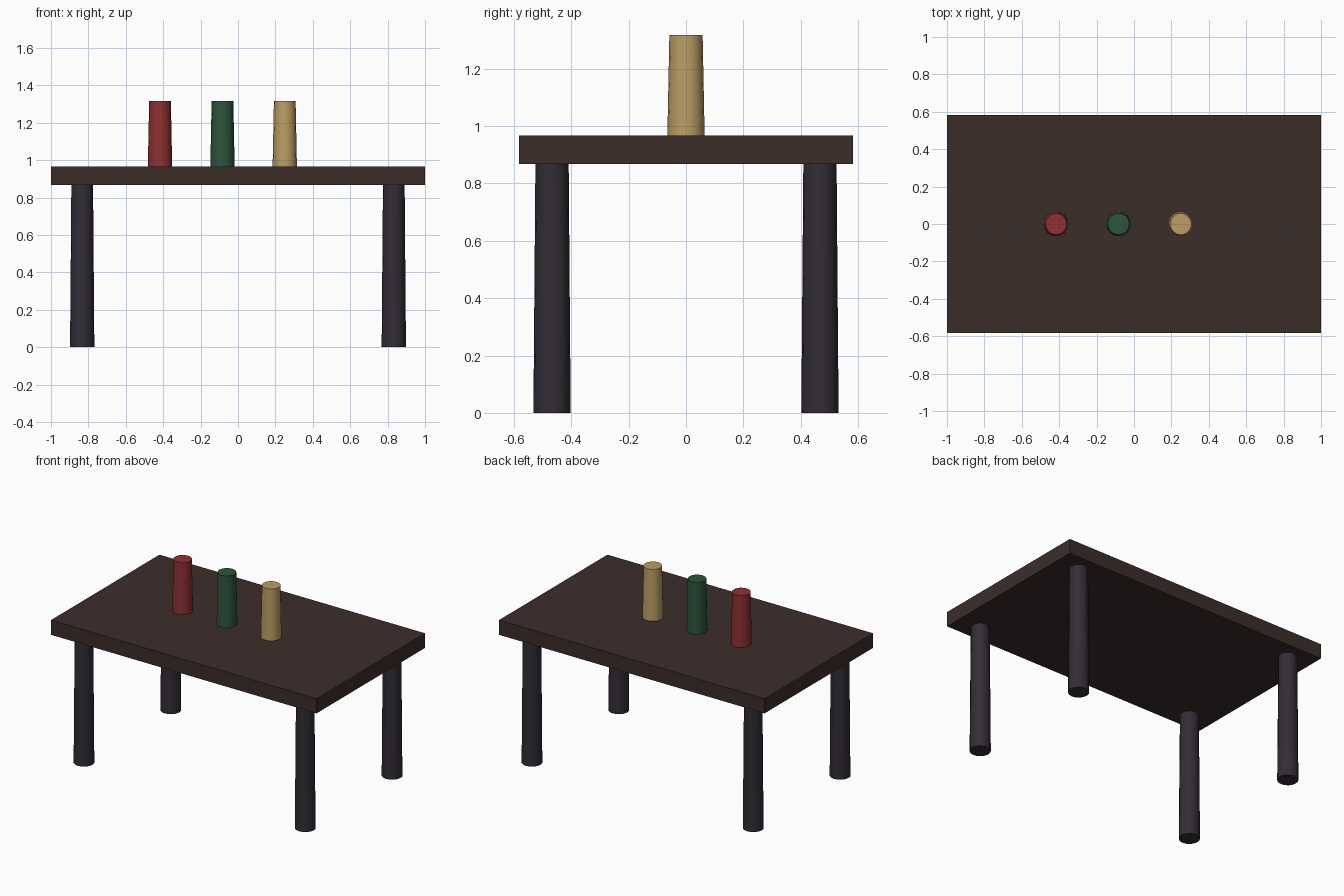
import bpy

if "Cube" in bpy.data.objects:
    bpy.data.objects.remove(bpy.data.objects["Cube"])


def material(name, rgb):
    m = bpy.data.materials.new(name)
    m.diffuse_color = (*rgb, 1)
    m.use_nodes = True
    m.node_tree.nodes["Principled BSDF"].inputs["Base Color"].default_value = m.diffuse_color
    return m


def tapered(name, x, y, z0, z1, mat):
    bpy.ops.mesh.primitive_cone_add(vertices=16, radius1=0.065, radius2=0.058,
                                    depth=z1 - z0, location=(x, y, (z0 + z1) / 2))
    ob = bpy.context.object
    ob.name = name
    ob.data.materials.append(mat)
    bpy.ops.object.shade_smooth_by_angle()


# Table top
bpy.ops.mesh.primitive_cube_add(size=1, location=(0, 0, 0.917))
top = bpy.context.object
top.name = "table_top"
top.scale = (2, 1.166, 0.1)
top.data.materials.append(material("dark_wood", (0.045, 0.027, 0.023)))

# Legs
leg_mat = material("leg_paint", (0.032, 0.026, 0.036))
for sx, side in ((-1, "left"), (1, "right")):
    for sy, end in ((-1, "front"), (1, "back")):
        tapered(f"{end}_{side}_leg", sx * 0.833, sy * 0.467, 0, 0.867, leg_mat)

# Bottles on the table
for name, x, rgb in (("red", -0.417, (0.27, 0.03, 0.03)),
                     ("green", -0.083, (0.025, 0.09, 0.045)),
                     ("tan", 0.25, (0.5, 0.34, 0.13))):
    tapered(f"{name}_bottle", x, 0, 0.967, 1.317, material(name, rgb))
